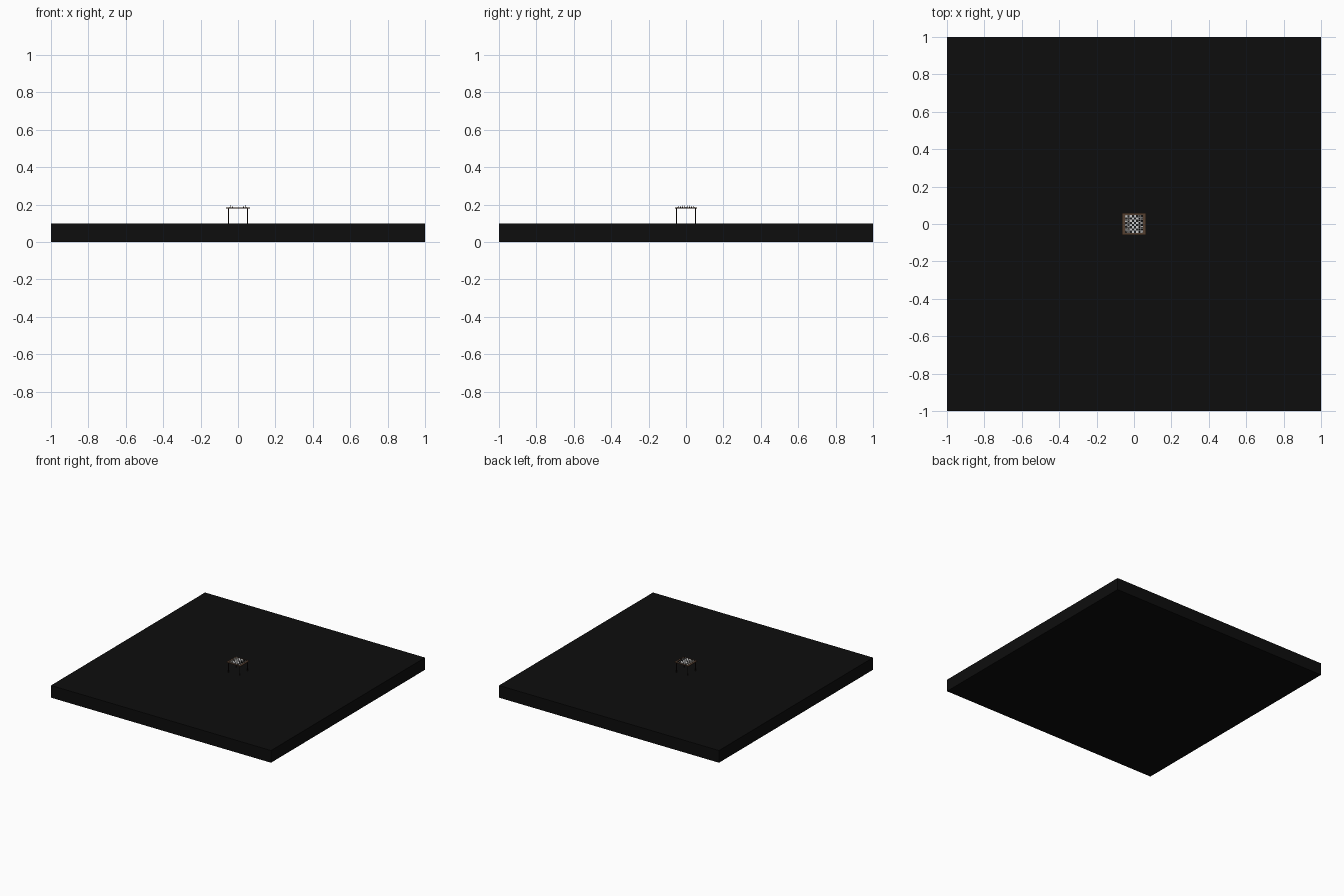
import bpy, bmesh, math
from mathutils import Matrix, Vector

if "Cube" in bpy.data.objects:
    bpy.data.objects.remove(bpy.data.objects["Cube"])


def material(name, rgb):
    m = bpy.data.materials.new(name)
    m.diffuse_color = (*rgb, 1)
    m.use_nodes = True
    m.node_tree.nodes["Principled BSDF"].inputs["Base Color"].default_value = m.diffuse_color
    return m


BLACK = material("floor_black", (0.004, 0.004, 0.004))
WOOD = material("brown_wood", (0.09, 0.05, 0.03))
DARK = material("dark_wood", (0.012, 0.008, 0.006))
LIGHT_SQ = material("light_square", (0.75, 0.75, 0.75))
DARK_SQ = material("dark_square", (0.01, 0.01, 0.01))
IVORY = material("ivory", (0.55, 0.5, 0.43))
EBONY = material("ebony", (0.015, 0.012, 0.01))


def finish(name, bm, mat, smooth=False):
    bmesh.ops.recalc_face_normals(bm, faces=bm.faces)
    me = bpy.data.meshes.new(name)
    bm.to_mesh(me)
    bm.free()
    me.materials.append(mat)
    for p in me.polygons:
        p.use_smooth = smooth
    ob = bpy.data.objects.new(name, me)
    bpy.context.collection.objects.link(ob)
    return ob


def add_box(bm, centre, size):
    bmesh.ops.create_cube(bm, size=1, matrix=Matrix.Translation(centre) @ Matrix.Diagonal((*size, 1)))


def box(name, centre, size, mat):
    bm = bmesh.new()
    add_box(bm, centre, size)
    return finish(name, bm, mat)


def lathe(bm, profile, sides=12):
    rings = [[bm.verts.new((r * math.cos(2 * math.pi * i / sides),
                            r * math.sin(2 * math.pi * i / sides), z))
              for i in range(sides)] for r, z in profile]
    for a, b in zip(rings, rings[1:]):
        for i in range(sides):
            j = (i + 1) % sides
            bm.faces.new((a[i], a[j], b[j], b[i]))
    bm.faces.new(rings[0])
    bm.faces.new(rings[-1])


# Floor slab
box("floor_slab", (0, 0, 0.05), (2, 2, 0.1), BLACK)

# Table
TOP = 0.184
box("table_top", (0, 0, TOP - 0.0025), (0.128, 0.116, 0.005), WOOD)
for sx in (-1, 1):
    for sy in (-1, 1):
        box("table_leg", (sx * 0.051, sy * 0.05, 0.14), (0.005, 0.005, 0.08), DARK)

# Chequered board
SQ = 0.012
for parity, mat, name in ((0, DARK_SQ, "dark_squares"), (1, LIGHT_SQ, "light_squares")):
    bm = bmesh.new()
    for i in range(8):
        for j in range(8):
            if (i + j) % 2 == parity:
                add_box(bm, Vector(((i - 3.5) * SQ, (j - 3.5) * SQ, TOP + 0.0003)), (SQ, SQ, 0.0012))
    finish(name, bm, mat)

# Chess pieces: head profiles as (radius, height) on a shared foot, in mm
HEADS = {
    "pawn": [(1.1, 4.0), (1.8, 5.0), (1.8, 6.0), (0.5, 7.3)],
    "rook": [(1.7, 5.5), (2.3, 6.3), (2.3, 8.3), (1.5, 8.3), (1.5, 7.5)],
    "knight": [(1.6, 3.5), (1.8, 4.2)],
    "bishop": [(1.2, 5.5), (1.9, 6.8), (1.5, 8.6), (0.4, 10)],
    "queen": [(1.3, 7), (2.2, 10), (1.2, 10.3), (0.5, 11.5)],
    "king": [(1.4, 7), (2.2, 10.5), (1.4, 11)],
}
FOOT = [(3.2, 0), (3.2, 1), (2.2, 1.8), (1.5, 2.8)]


def piece(name, kind, x, y, facing, mat):
    bm = bmesh.new()
    lathe(bm, FOOT + HEADS[kind])
    if kind == "knight":
        add_box(bm, Vector((-0.3, 0, 6)), (2.2, 1.8, 4.4))
        add_box(bm, Vector((1.1, 0, 7.2)), (3.2, 1.6, 1.8))
    if kind == "king":
        add_box(bm, Vector((0, 0, 12.2)), (0.7, 0.7, 2.6))
        add_box(bm, Vector((0, 0, 12.3)), (0.7, 2, 0.7))
    bm.transform(Matrix.Translation((x, y, TOP + 0.0009)) @ Matrix.Diagonal((facing * 0.001, 0.001, 0.001, 1)))
    finish(name, bm, mat)


ORDER = ["rook", "knight", "bishop", "queen", "king", "bishop", "knight", "rook"]
for side, mat, tag in ((-1, IVORY, "white"), (1, EBONY, "black")):
    for j, kind in enumerate(ORDER):
        y = (j - 3.5) * SQ
        piece(f"{tag}_{kind}", kind, side * 3.5 * SQ, y, -side, mat)
        piece(f"{tag}_pawn", "pawn", side * 2.5 * SQ, y, -side, mat)
